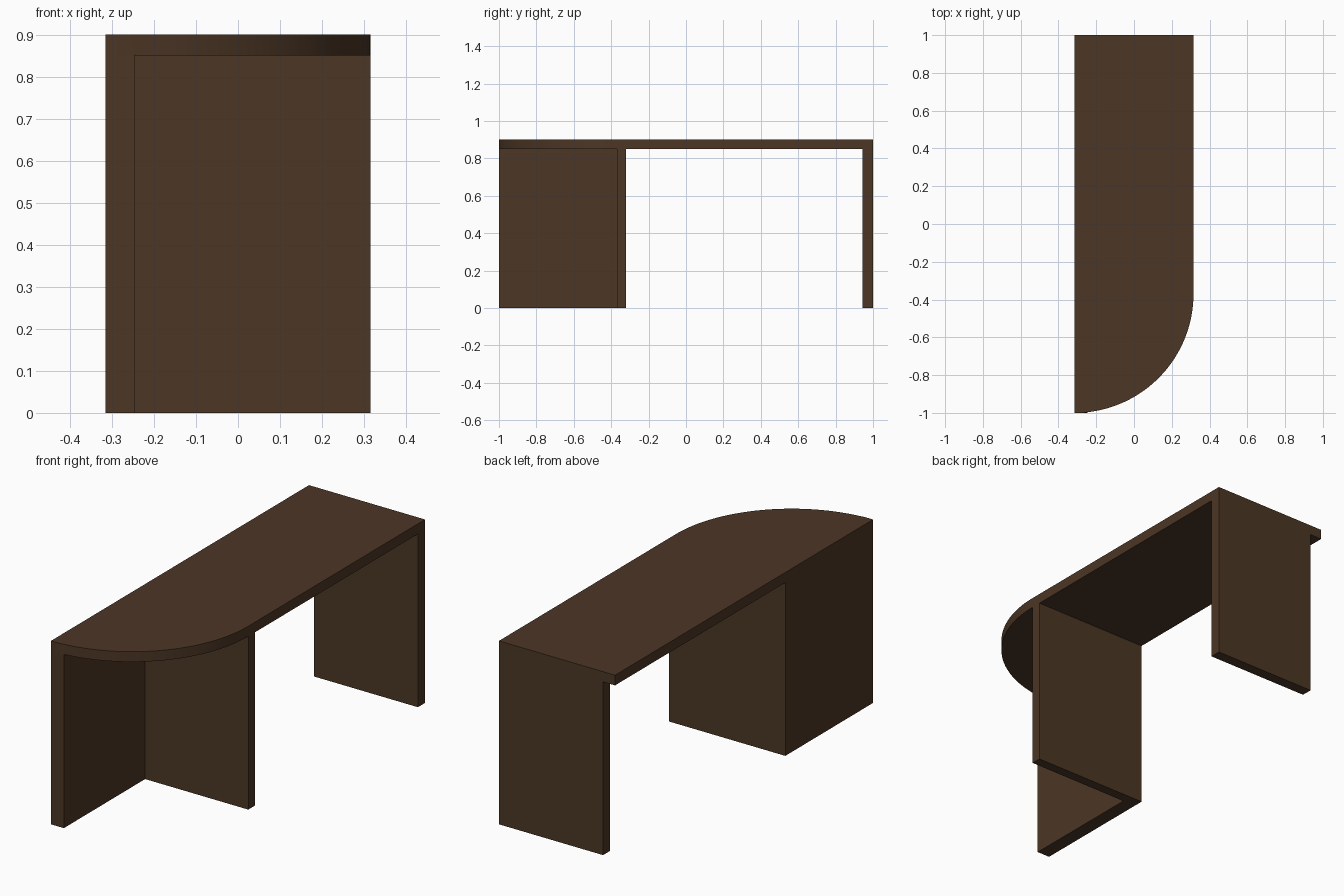
import bpy, bmesh, math

if "Cube" in bpy.data.objects:
    bpy.data.objects.remove(bpy.data.objects["Cube"])

# Single dark wood colour
wood = bpy.data.materials.new("dark_brown_wood")
wood.diffuse_color = (0.072, 0.037, 0.0185, 1)
wood.use_nodes = True
wood.node_tree.nodes["Principled BSDF"].inputs["Base Color"].default_value = wood.diffuse_color

X, Y, H, T = 0.315, 1.0, 0.9, 0.85   # half width, half length, height, slab underside
R = 0.63                             # corner radius
CY = -0.37                           # y where the curve starts


def loft(name, bottom, top, z0, z1):
    """Closed solid between two matching outlines."""
    bm = bmesh.new()
    lo = [bm.verts.new((x, y, z0)) for x, y in bottom]
    hi = [bm.verts.new((x, y, z1)) for x, y in top]
    n = len(lo)
    bm.faces.new(lo[::-1])
    bm.faces.new(hi)
    for i in range(n):
        j = (i + 1) % n
        bm.faces.new((lo[i], lo[j], hi[j], hi[i]))
    bmesh.ops.recalc_face_normals(bm, faces=bm.faces)
    me = bpy.data.meshes.new(name)
    bm.to_mesh(me)
    bm.free()
    me.materials.append(wood)
    ob = bpy.data.objects.new(name, me)
    bpy.context.collection.objects.link(ob)
    return ob


def panel(name, x0, x1, y0, y1):
    """Upright panel from the floor to the slab."""
    o = [(x0, y0), (x1, y0), (x1, y1), (x0, y1)]
    return loft(name, o, o, 0, T)


# Desk top: rounded front right corner, small mitre at the front left
a0 = math.acos(0.07 / R)
arc = [(-X + R * math.cos(a0 * (1 - i / 40)), CY - R * math.sin(a0 * (1 - i / 40)))
       for i in range(41)]
back = [(X, Y), (-X, Y)]
desk_top = loft("desk_top",
                [(-X, -Y), (-0.245, -Y)] + arc + back,
                [(-X, -Y), (-0.27, -Y)] + arc + back, T, H)

# Upright supports
panel("front_side_panel", -X, -0.245, -Y, CY)
panel("front_cross_panel", -X, X, CY, -0.32)
panel("back_leg_panel", -0.25, X, 0.945, Y)

# Smooth the curved edge, keep the corners sharp
bpy.context.view_layer.objects.active = desk_top
desk_top.select_set(True)
bpy.ops.object.shade_smooth_by_angle(angle=math.radians(30))
